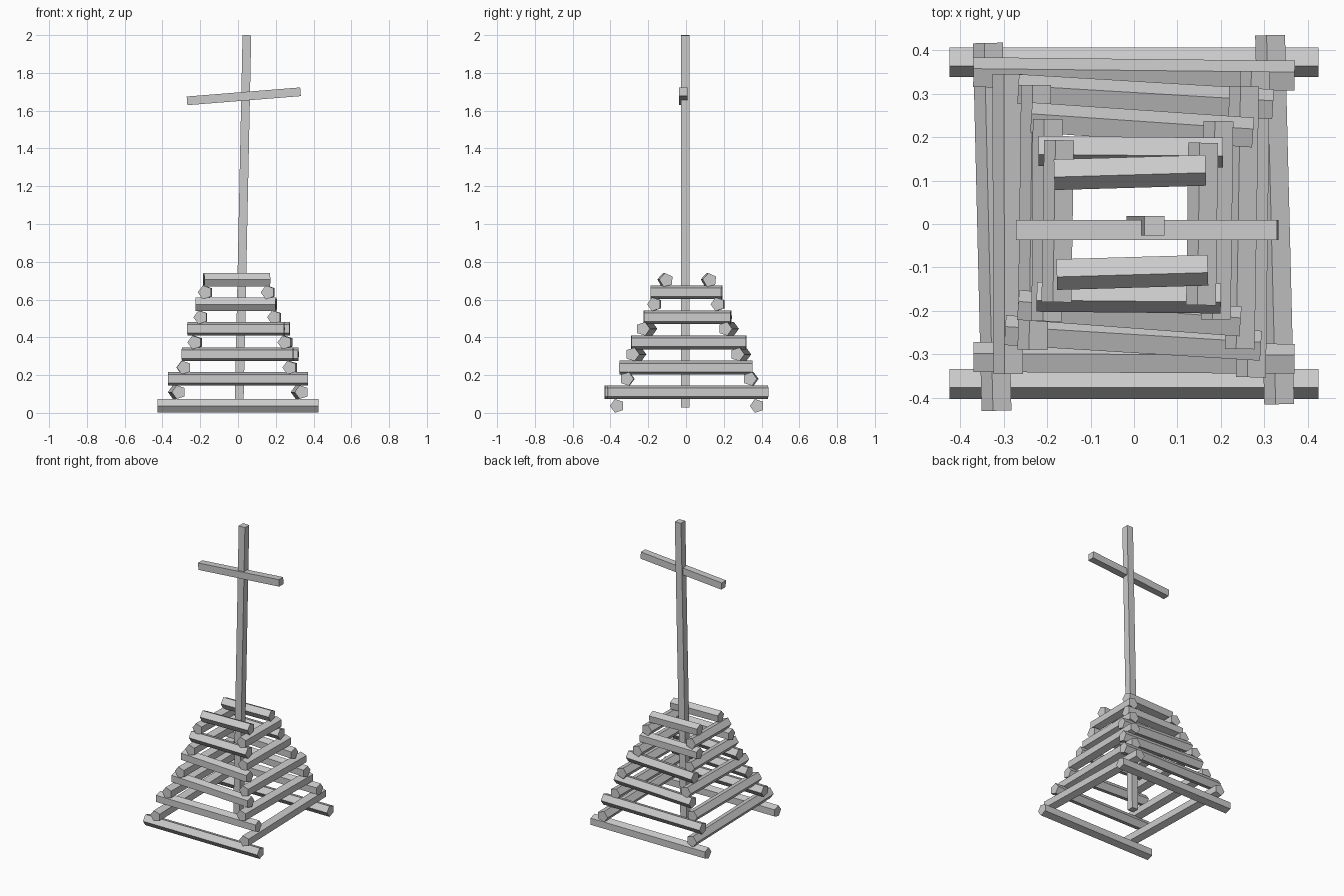
import bpy, math
from mathutils import Vector

cube = bpy.data.objects.get("Cube")
if cube:
    bpy.data.objects.remove(cube, do_unlink=True)

GREY = (0.6, 0.6, 0.6, 1.0)
wood = bpy.data.materials.new("grey_wood")
wood.use_nodes = True
wood.diffuse_color = GREY
wood.node_tree.nodes["Principled BSDF"].inputs["Base Color"].default_value = GREY

LOG_RADIUS = 0.038


def beam(name, start, end, radius, sides, across, turn):
    """Straight prism; 'turn' is the angle of its first corner from 'across' towards up."""
    start, end = Vector(start), Vector(end)
    axis = (end - start).normalized()
    side = Vector(across)
    side = (side - axis * side.dot(axis)).normalized()
    up = axis.cross(side)
    if up.dot(Vector((0, 0, 1))) < -0.01:
        up.negate()
    verts = []
    for centre in (start, end):
        for i in range(sides):
            a = math.radians(turn) + math.tau * i / sides
            verts.append(centre + radius * (side * math.cos(a) + up * math.sin(a)))
    faces = [list(range(sides)), list(range(sides, 2 * sides))]
    for i in range(sides):
        j = (i + 1) % sides
        faces.append([i, j, j + sides, i + sides])
    mesh = bpy.data.meshes.new(name)
    mesh.from_pydata(verts, [], faces)
    mesh.materials.append(wood)
    obj = bpy.data.objects.new(name, mesh)
    bpy.context.collection.objects.link(obj)
    # consistent outward faces
    import bmesh
    bm = bmesh.new()
    bm.from_mesh(mesh)
    bmesh.ops.recalc_face_normals(bm, faces=bm.faces)
    bm.to_mesh(mesh)
    bm.free()


# Logs lying left to right: height, corner turn, then (x0, y0, x1, y1) for front and back
cross_logs = [
    (0.037, 180, (-0.425, -0.365, 0.425, -0.365), (-0.425, 0.376, 0.425, 0.376)),
    (0.18, 0, (-0.37, -0.31, 0.37, -0.314), (-0.37, 0.346, 0.37, 0.338)),
    (0.31, 0, (-0.297, -0.248, 0.292, -0.284), (-0.267, 0.307, 0.32, 0.272)),
    (0.445, 0, (-0.267, -0.19, 0.245, -0.228), (-0.237, 0.242, 0.274, 0.207)),
    (0.575, 180, (-0.224, -0.164, 0.2, -0.168), (-0.22, 0.172, 0.205, 0.168)),
    (0.703, 174, (-0.178, -0.114, 0.17, -0.104), (-0.184, 0.116, 0.165, 0.126)),
]
for level, (z, turn, front, back) in enumerate(cross_logs, 1):
    for label, (x0, y0, x1, y1) in (("front", front), ("back", back)):
        beam(f"{label}_log_{level}", (x0, y0, z), (x1, y1, z),
             LOG_RADIUS, 5, (0, 1, 0), turn)

# Logs lying front to back: height, then (x0, y0, x1, y1) for right and left
side_logs = [
    (0.11, (-0.313, -0.43, -0.333, 0.417), (0.338, -0.415, 0.317, 0.435)),
    (0.24, (-0.286, -0.345, -0.288, 0.345), (0.273, -0.353, 0.282, 0.352)),
    (0.373, (-0.23, -0.29, -0.222, 0.32), (0.247, -0.288, 0.257, 0.317)),
    (0.506, (-0.198, -0.224, -0.195, 0.242), (0.192, -0.22, 0.198, 0.237)),
    (0.638, (-0.175, -0.18, -0.169, 0.193), (0.158, -0.187, 0.163, 0.187)),
]
for level, (z, right, left) in enumerate(side_logs, 1):
    for label, (x0, y0, x1, y1) in (("right", right), ("left", left)):
        beam(f"{label}_log_{level}", (x0, y0, z), (x1, y1, z),
             LOG_RADIUS, 5, (1, 0, 0), 180)

# Leaning pole with a tilted crossbar
POST_RADIUS = 0.0325
beam("pole", (0.006, -0.004, 0.03), (0.047, -0.004, 1.9995), POST_RADIUS, 4, (0, 1, 0), 45)
beam("crossbar", (-0.27, -0.014, 1.652), (0.331, -0.014, 1.7), POST_RADIUS, 4, (0, 1, 0), 45)
